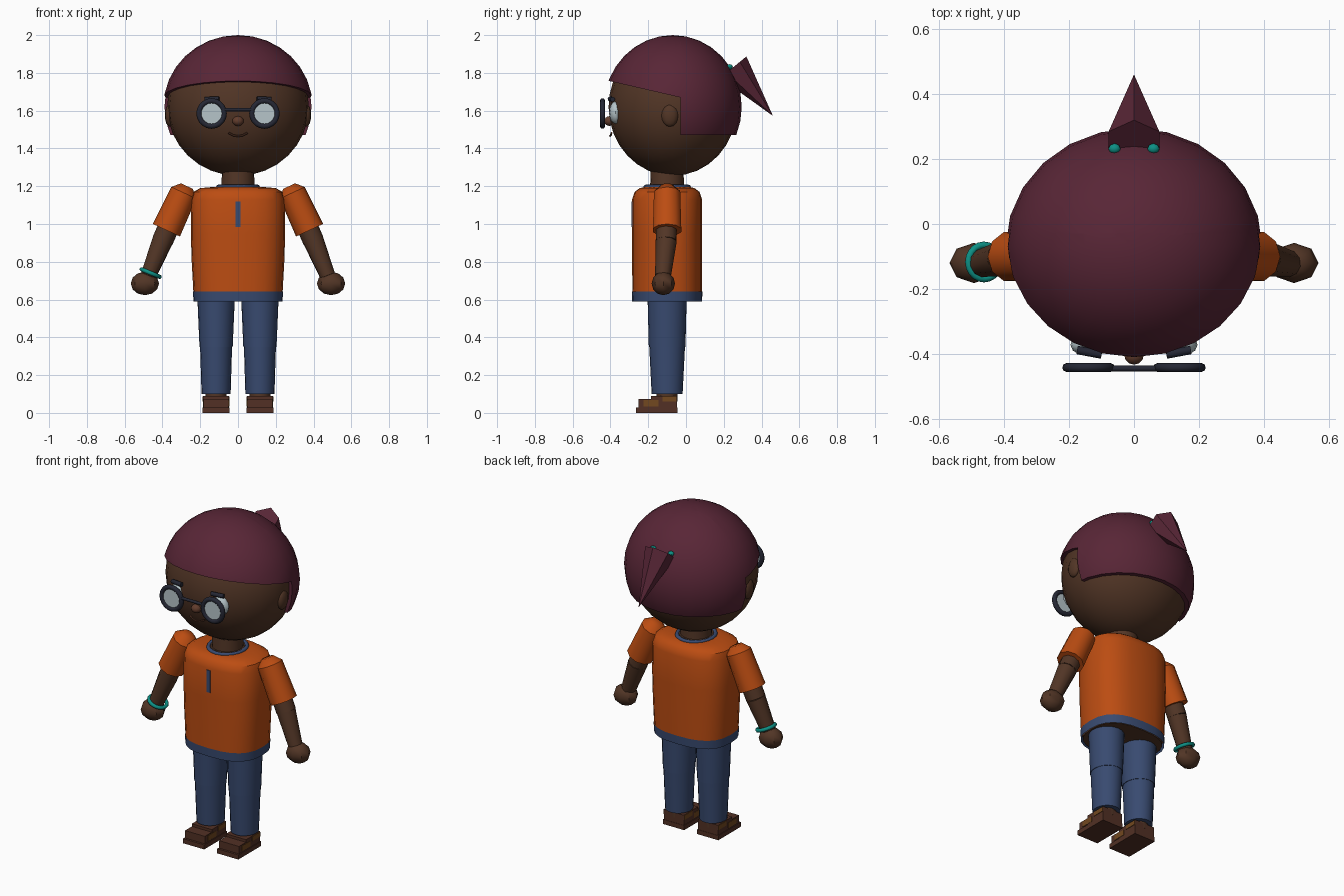
import bpy, bmesh, math
from mathutils import Vector, Matrix

old = bpy.data.objects.get("Cube")
if old:
    bpy.data.objects.remove(old, do_unlink=True)


def material(name, r, g, b):
    m = bpy.data.materials.new(name)
    m.use_nodes = True
    m.diffuse_color = (r, g, b, 1)
    m.node_tree.nodes["Principled BSDF"].inputs["Base Color"].default_value = (r, g, b, 1)
    return m


SKIN = material("brown skin", .084, .036, .019)
HAIR = material("plum hair", .098, .019, .037)
ORANGE = material("orange cloth", .5, .073, .006)
DENIM = material("blue denim", .04, .069, .162)
TEAL = material("teal band", .004, .28, .235)
FRAME = material("dark frame", .018, .02, .034)
LENS = material("pale lens", .47, .56, .59)
SHOE = material("shoe brown", .084, .03, .018)
STRAP = material("tan strap", .17, .065, .014)
BLUSH = material("warm brown", .12, .045, .025)


def finish(name, bm, mat, angle=40):
    bmesh.ops.recalc_face_normals(bm, faces=bm.faces[:])
    mesh = bpy.data.meshes.new(name)
    bm.to_mesh(mesh)
    bm.free()
    mesh.materials.append(mat)
    ob = bpy.data.objects.new(name, mesh)
    bpy.context.collection.objects.link(ob)
    bpy.ops.object.select_all(action='DESELECT')
    ob.select_set(True)
    bpy.context.view_layer.objects.active = ob
    if angle:
        bpy.ops.object.shade_smooth_by_angle(angle=math.radians(angle))
    return ob


def ball(name, pos, size, mat, segs=12, rings=8, cuts=()):
    """Ellipsoid, optionally cut by planes (point, normal of the kept side)."""
    bm = bmesh.new()
    bmesh.ops.create_uvsphere(bm, u_segments=segs, v_segments=rings, radius=1,
                              matrix=Matrix.Translation(pos) @ Matrix.Diagonal((*size, 1)))
    for point, normal in cuts:
        geom = bm.verts[:] + bm.edges[:] + bm.faces[:]
        cut = bmesh.ops.bisect_plane(bm, geom=geom, plane_co=point, plane_no=normal, clear_inner=True)
        edges = [e for e in cut["geom_cut"] if isinstance(e, bmesh.types.BMEdge)]
        bmesh.ops.holes_fill(bm, edges=edges)
    return finish(name, bm, mat)


def box(name, low, high, mat):
    low, high = Vector(low), Vector(high)
    bm = bmesh.new()
    bmesh.ops.create_cube(bm, size=1, matrix=Matrix.Translation((low + high) / 2)
                          @ Matrix.Diagonal((*(high - low), 1)))
    return finish(name, bm, mat, 0)


def aim(a, b):
    d = Vector(b) - Vector(a)
    return d.to_track_quat('Z', 'Y').to_matrix().to_4x4()


def rod(name, a, b, r1, r2, mat, segs=10):
    a, b = Vector(a), Vector(b)
    bm = bmesh.new()
    bmesh.ops.create_cone(bm, cap_ends=True, segments=segs, radius1=r1, radius2=r2, depth=(b - a).length,
                          matrix=Matrix.Translation((a + b) / 2) @ aim(a, b))
    return finish(name, bm, mat, 50)


def loft(name, rings, mat, power=2.0, segs=20, x=0, y=-.1, caps=True):
    """Stack of superellipse rings given as (z, rx, ry)."""
    bm = bmesh.new()
    loops = []
    for z, rx, ry in rings:
        loop = []
        for i in range(segs):
            t = 2 * math.pi * i / segs
            c, s = math.cos(t), math.sin(t)
            loop.append(bm.verts.new((x + rx * math.copysign(abs(c) ** (2 / power), c),
                                      y + ry * math.copysign(abs(s) ** (2 / power), s), z)))
        loops.append(loop)
    for lo, hi in zip(loops, loops[1:]):
        for i in range(segs):
            j = (i + 1) % segs
            bm.faces.new((lo[i], lo[j], hi[j], hi[i]))
    if caps:
        bm.faces.new(loops[0])
        bm.faces.new(loops[-1])
    return finish(name, bm, mat)


def torus(name, pos, axis, major, minor, mat, scale_y=1, segs=20):
    bpy.ops.mesh.primitive_torus_add(major_segments=segs, minor_segments=8,
                                     major_radius=major, minor_radius=minor)
    ob = bpy.context.object
    ob.name = name
    ob.data.transform(Matrix.Translation(pos) @ aim((0, 0, 0), axis) @ Matrix.Diagonal((1, scale_y, 1, 1)))
    ob.data.materials.append(mat)
    bpy.ops.object.shade_smooth_by_angle(angle=math.radians(50))
    return ob


# Head and hair
ball("head", (0, -.07, 1.62), (.375, .34, .365), SKIN, 24, 16)
hair_pos, hair_size = (0, -.07, 1.62), (.395, .365, .38)
ball("hair_back", hair_pos, hair_size, HAIR, 24, 16,
     [((0, -.03, 0), (0, 1, 0)), ((0, 0, 1.47), (0, 0, 1))])
ball("hair_fringe", hair_pos, hair_size, HAIR, 24, 16,
     [((0, -.03, 0), (0, -1, 0)), ((0, -.03, 1.67), (0, .09, .39))])
rod("ponytail", (0, .25, 1.83), (0, .458, 1.575), .09, .001, HAIR, 6)

# Face
ball("nose", (0, -.405, 1.545), (.03, .028, .026), BLUSH)
curve = [Vector((x, -.402 + abs(x) * .15, 1.465 + 7 * x * x)) for x in (-.05, -.025, 0, .025, .05)]
for a, b in zip(curve, curve[1:]):
    rod("mouth", a, b, .005, .005, BLUSH, 6)
rod("glasses_bridge", (-.07, -.445, 1.605), (.07, -.445, 1.605), .009, .009, FRAME, 8)

# Torso
loft("shirt", [(.635, .236, .184), (.8, .245, .185), (.95, .25, .185), (1.13, .248, .185),
               (1.17, .235, .172), (1.19, .2, .145), (1.197, .12, .115)], ORANGE, 2.6, 24)
loft("shirt_hem", [(.59, .236, .185), (.642, .238, .187)], DENIM, 2.6, 24, caps=False)
loft("hips", [(.594, .225, .174), (.63, .225, .174)], SKIN, 2.6, 24)
loft("neck", [(1.1, .09, .095), (1.2, .088, .09), (1.32, .083, .085)], SKIN)
loft("neck_base", [(1.18, .105, .11), (1.203, .095, .1)], SKIN)
torus("collar", (0, -.1, 1.197), (0, 0, 1), .105, .011, DENIM, 1.08)
box("zip", (-.013, -.289, .985), (.013, -.281, 1.12), DENIM)

# Paired parts
for s, side in ((1, "left"), (-1, "right")):
    ball(side + "_ear", (s * .362, -.085, 1.575), (.025, .045, .06), SKIN)
    ball(side + "_eye", (s * .14, -.372, 1.59), (.056, .035, .06), LENS)
    torus(side + "_glasses_rim", (s * .14, -.442, 1.585), (0, 1, 0), .067, .014, FRAME)
    rod(side + "_lens", (s * .14, -.438, 1.585), (s * .14, -.446, 1.585), .06, .06, LENS, 20)
    rod(side + "_eyebrow", (s * .1, -.402, 1.662), (s * .175, -.388, 1.66), .013, .013, FRAME, 8)
    ball(side + "_hair_tie", (s * .06, .232, 1.832), (.019, .016, .014), TEAL, 8, 6)

    # Arm
    shoulder, cuff = Vector((s * .287, -.1, 1.165)), Vector((s * .379, -.1, .967))
    elbow, wrist = Vector((s * .4, -.105, .91)), Vector((s * .475, -.122, .725))
    rod(side + "_sleeve", cuff, shoulder, .079, .073, ORANGE)
    rod(side + "_shoulder", shoulder, shoulder + (shoulder - cuff) * .18, .073, .035, ORANGE)
    rod(side + "_upper_arm", shoulder, elbow, .058, .056, SKIN)
    rod(side + "_forearm", elbow, wrist, .056, .042, SKIN)
    ball(side + "_hand", (s * .493, -.12, .685), (.075, .062, .062), SKIN, 8, 6)

    # Leg and shoe
    cx = s * .116
    loft(side + "_thigh", [(.35, .088, .097), (.63, .1, .104)], DENIM, x=cx)
    loft(side + "_shin", [(.1, .077, .082), (.36, .085, .095)], DENIM, x=cx)
    rod(side + "_ankle", (cx, -.1, .06), (cx, -.1, .12), .055, .055, SKIN, 12)
    box(side + "_sole", (cx - .072, -.265, 0), (cx + .072, -.045, .028), SHOE)
    box(side + "_shoe_toe", (cx - .067, -.252, .028), (cx + .067, -.05, .074), SHOE)
    box(side + "_shoe_heel", (cx - .068, -.185, .028), (cx + .068, -.047, .09), SHOE)
    box(side + "_front_strap", (cx - .07, -.225, .035), (cx + .07, -.145, .068), STRAP)
    box(side + "_back_strap", (cx - .071, -.125, .06), (cx + .071, -.05, .088), STRAP)

# Bracelet on the right wrist
torus("bracelet", (-.462, -.117, .74), (-.38, 0, -.92), .052, .011, TEAL)
